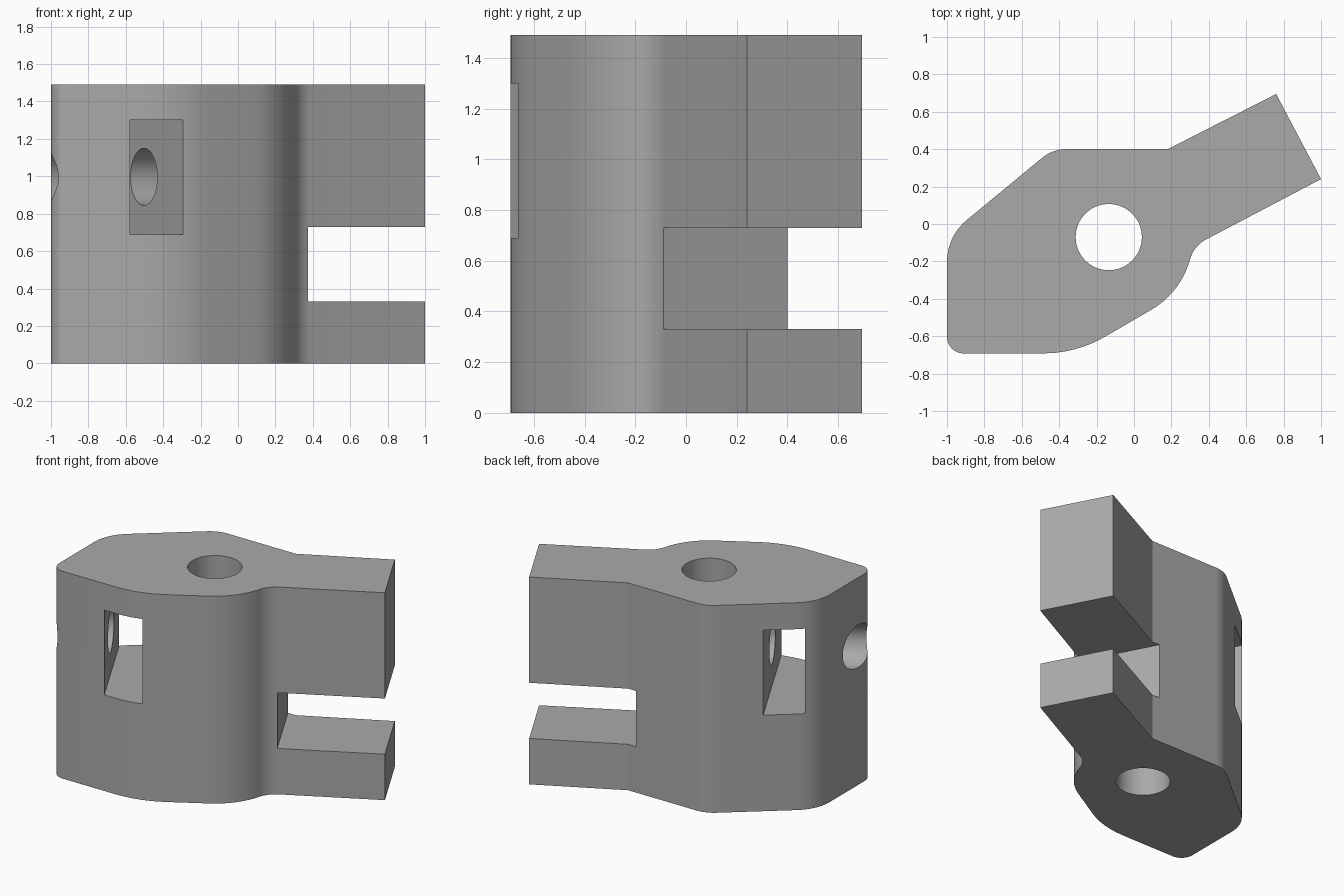
import bpy, bmesh, math
from mathutils import Vector, Matrix

if "Cube" in bpy.data.objects:
    bpy.data.objects.remove(bpy.data.objects["Cube"])

HEIGHT = 1.49
PIVOT = Vector((-0.135, -0.07, 0))
ARM_ANGLE = math.atan2(0.465, 0.885)      # direction of the arm and screw bore

grey = bpy.data.materials.new("plain grey")
grey.diffuse_color = (0.4, 0.4, 0.4, 1)
grey.use_nodes = True
grey.node_tree.nodes["Principled BSDF"].inputs["Base Color"].default_value = grey.diffuse_color


def fillet_outline(corners):
    """Round each (x, y, radius) corner of a closed outline."""
    pts = []
    for i, (x, y, r) in enumerate(corners):
        p = Vector((x, y))
        if r == 0:
            pts.append(p)
            continue
        a = (Vector(corners[i - 1][:2]) - p).normalized()
        b = (Vector(corners[(i + 1) % len(corners)][:2]) - p).normalized()
        half = a.angle(b) / 2
        centre = p + (a + b).normalized() * r / math.sin(half)
        start = p + a * r / math.tan(half) - centre
        end = p + b * r / math.tan(half) - centre
        sweep = math.atan2(start.cross(end), start.dot(end))
        steps = max(4, round(abs(sweep) / math.radians(5)))
        pts += [centre + Matrix.Rotation(sweep * k / steps, 2) @ start
                for k in range(steps + 1)]
    return pts


def prism(name, outline, z0, z1):
    bm = bmesh.new()
    face = bm.faces.new([bm.verts.new((p[0], p[1], z0)) for p in outline])
    ext = bmesh.ops.extrude_face_region(bm, geom=[face])
    top = [v for v in ext["geom"] if isinstance(v, bmesh.types.BMVert)]
    bmesh.ops.translate(bm, verts=top, vec=(0, 0, z1 - z0))
    bmesh.ops.recalc_face_normals(bm, faces=bm.faces)
    mesh = bpy.data.meshes.new(name)
    bm.to_mesh(mesh)
    bm.free()
    obj = bpy.data.objects.new(name, mesh)
    bpy.context.collection.objects.link(obj)
    mesh.materials.append(grey)
    return obj


def arm_box(name, u0, u1, v0, v1, z0, z1):
    """Box whose u axis runs along the arm and v axis across it."""
    rot = Matrix.Rotation(ARM_ANGLE, 2)
    return prism(name, [rot @ Vector(p) for p in
                        ((u0, v0), (u1, v0), (u1, v1), (u0, v1))], z0, z1)


def cylinder(name, radius, depth, matrix):
    bpy.ops.mesh.primitive_cylinder_add(vertices=64, radius=radius, depth=depth)
    obj = bpy.context.object
    obj.name = name
    obj.data.transform(matrix)
    obj.data.materials.append(grey)
    return obj


def cut(body, cutter):
    mod = body.modifiers.new("cut", 'BOOLEAN')
    mod.operation, mod.solver, mod.object = 'DIFFERENCE', 'EXACT', cutter
    bpy.context.view_layer.objects.active = body
    bpy.ops.object.modifier_apply(modifier=mod.name)
    bpy.data.objects.remove(cutter)


# Rounded body with slanted arm
body = prism("clamp_body", fillet_outline([
    (-1, -0.066, 0.29), (-0.435, 0.40, 0.2), (0.18, 0.40, 0),
    (0.76, 0.695, 0), (1, 0.24, 0), (0.32, -0.117, 0.17),
    (0.25, -0.367, 0.45), (-0.308, -0.692, 0.66), (-1, -0.692, 0.09),
]), 0, HEIGHT)

# Vertical pivot hole
cut(body, cylinder("pivot_cutter", 0.177, 4, Matrix.Translation(PIVOT)))

# Screw bore from the left side into the pivot hole
along = Matrix.Rotation(ARM_ANGLE, 4, 'Z') @ Matrix.Rotation(math.pi / 2, 4, 'Y')
bore_centre = PIVOT + Vector((0, 0, 0.997)) - along @ Vector((0, 0, 0.75))
cut(body, cylinder("bore_cutter", 0.153, 1.5, Matrix.Translation(bore_centre) @ along))

# Nut window passing across the body
cut(body, arm_box("window_cutter", -0.834, -0.568, -2, 2, 0.69, 1.30))

# Slit that forks the arm
slit_u = 0.375 * math.cos(ARM_ANGLE) - 0.09 * math.sin(ARM_ANGLE)
cut(body, arm_box("slit_cutter", slit_u, 3, -2, 2, 0.33, 0.73))

# Smooth curved walls, crisp edges
bpy.ops.object.select_all(action='DESELECT')
body.select_set(True)
bpy.context.view_layer.objects.active = body
bpy.ops.object.shade_smooth_by_angle(angle=math.radians(25))
